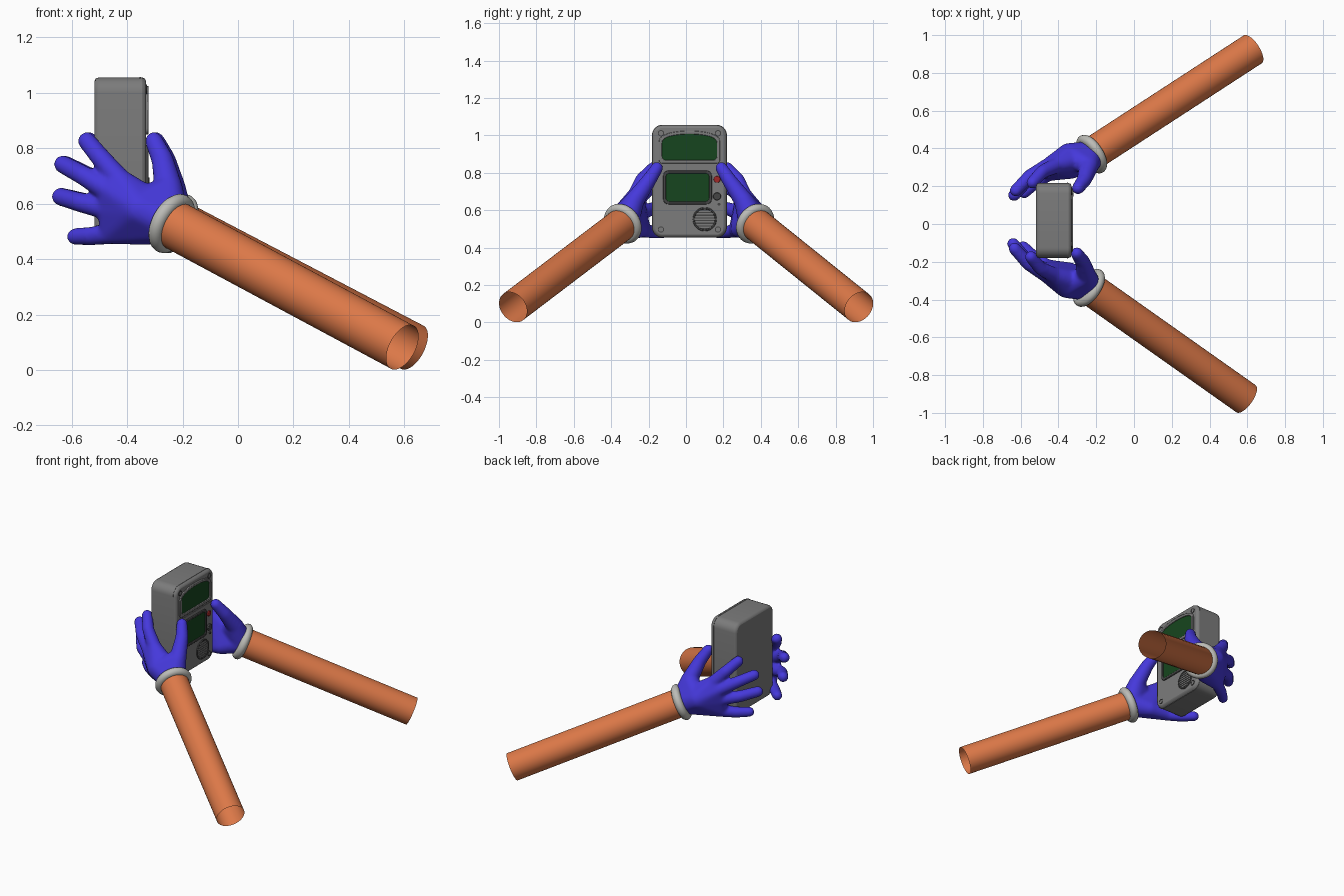
import bpy, bmesh, math
from mathutils import Vector, Matrix

if "Cube" in bpy.data.objects:
    bpy.data.objects.remove(bpy.data.objects["Cube"])

def material(name, rgb):
    m = bpy.data.materials.new(name)
    m.diffuse_color = (*rgb, 1)
    m.use_nodes = True
    m.node_tree.nodes["Principled BSDF"].inputs["Base Color"].default_value = m.diffuse_color
    return m

BLUE = material("blue_glove", (0.06, 0.04, 0.71))
ORANGE = material("orange_sleeve", (0.72, 0.19, 0.065))
GREEN = material("green_screen", (0.008, 0.06, 0.013))
DARK = material("dark_grey", (0.06, 0.06, 0.06))
MID = material("mid_grey", (0.2, 0.2, 0.2))
LIGHT = material("light_grey", (0.5, 0.5, 0.47))
RED = material("red_lamp", (0.35, 0.02, 0.02))

def finish(bm, name, mat, bevel=0, mods=()):
    bmesh.ops.recalc_face_normals(bm, faces=bm.faces)
    me = bpy.data.meshes.new(name)
    bm.to_mesh(me)
    bm.free()
    ob = bpy.data.objects.new(name, me)
    bpy.context.collection.objects.link(ob)
    me.materials.append(mat)
    bpy.ops.object.select_all(action='DESELECT')
    bpy.context.view_layer.objects.active = ob
    ob.select_set(True)
    if bevel:
        b = ob.modifiers.new("bevel", 'BEVEL')
        b.width, b.segments, b.limit_method = bevel, 2, 'ANGLE'
        b.angle_limit = math.radians(50)
    bpy.ops.object.shade_smooth_by_angle(angle=math.radians(35))
    return ob

# ---- outlines in the (y, z) plane
def rrect(y0, y1, z0, z1, r, n=6):
    pts = []
    for i, (y, z) in enumerate([(y1-r, z1-r), (y0+r, z1-r), (y0+r, z0+r), (y1-r, z0+r)]):
        for k in range(n + 1):
            a = math.pi / 2 * (i + k / n)
            pts.append((y + r*math.cos(a), z + r*math.sin(a)))
    return pts

def arch(y0, y1, z0, zs, zt, r=0.02):
    c, w = (y0 + y1) / 2, (y1 - y0) / 2
    pts = [(c + w*math.cos(t*math.pi/16), zs + (zt-zs)*math.sin(t*math.pi/16)**0.8) for t in range(17)]
    return pts + rrect(y0, y1, z0, zs, r)[7 * 2:]

def circle(y, z, r, n=24):
    return [(y + r*math.cos(2*math.pi*k/n), z + r*math.sin(2*math.pi*k/n)) for k in range(n)]

def plate(name, pts, x0, x1, mat, bevel=0):
    bm = bmesh.new()
    f = bm.faces.new([bm.verts.new((x0, y, z)) for y, z in pts])
    ext = bmesh.ops.extrude_face_region(bm, geom=[f], use_keep_orig=True)["geom"]
    bmesh.ops.translate(bm, vec=(x1-x0, 0, 0), verts=[v for v in ext if isinstance(v, bmesh.types.BMVert)])
    return finish(bm, name, mat, bevel)

def frame(name, outer, inner, x0, x1, mat, bevel=0.003):
    bm = bmesh.new()
    loops = [[bm.verts.new((x, y, z)) for y, z in pts]
             for pts, x in ((outer, x0), (outer, x1), (inner, x1), (inner, x0))]
    n = len(outer)
    for a, b in zip(loops, loops[1:] + loops[:1]):
        for i in range(n):
            bm.faces.new((a[i], a[(i+1) % n], b[(i+1) % n], b[i]))
    return finish(bm, name, mat, bevel)

# ---- handheld device
F = -0.331
plate("device_body", rrect(-0.18, 0.217, 0.455, 1.055, 0.055), -0.518, F, MID, 0.015)
frame("device_seam", rrect(-0.182, 0.219, 0.453, 1.057, 0.056), rrect(-0.17, 0.207, 0.465, 1.045, 0.05),
      -0.356, -0.350, MID, 0)
frame("upper_bezel", arch(-0.145, 0.182, 0.850, 0.965, 1.025), arch(-0.128, 0.165, 0.868, 0.96, 1.007),
      F - 0.01, -0.322, MID)
plate("upper_screen", arch(-0.13, 0.167, 0.866, 0.96, 1.009), F - 0.01, F + 0.003, GREEN)
frame("lower_bezel", rrect(-0.122, 0.138, 0.632, 0.812, 0.028), rrect(-0.107, 0.123, 0.647, 0.797, 0.018),
      F - 0.01, -0.323, DARK)
plate("lower_screen", rrect(-0.11, 0.126, 0.644, 0.80, 0.02), F - 0.01, F + 0.003, GREEN)
plate("panel_ridge", rrect(-0.16, 0.197, 0.828, 0.836, 0.003, 2), F - 0.01, F + 0.003, MID)
for i, (y, z) in enumerate([(-0.134, 1.012), (0.171, 1.012), (-0.134, 0.497), (0.171, 0.497)]):
    frame(f"screw_socket_{i}", circle(y, z, 0.017), circle(y, z, 0.012), F - 0.01, F + 0.003, DARK, 0)
    plate(f"screw_{i}", circle(y, z, 0.011), F - 0.01, F + 0.002, MID)
plate("round_button", circle(0.166, 0.674, 0.021), F - 0.01, F + 0.012, DARK, 0.003)
plate("small_button", circle(0.177, 0.632, 0.008), F - 0.01, F + 0.005, DARK)
plate("lamp", circle(0.166, 0.765, 0.018), F - 0.01, F + 0.007, RED, 0.003)
frame("speaker_rim", circle(0.10, 0.552, 0.064, 32), circle(0.10, 0.552, 0.054, 32), F - 0.01, F + 0.006, DARK)
plate("speaker_disc", circle(0.10, 0.552, 0.057, 32), F - 0.01, F + 0.001, DARK)
for k in range(-3, 4):
    z = k * 0.0145
    h = math.sqrt(0.055**2 - z*z)
    plate(f"speaker_slat_{k+3}", rrect(0.10-h, 0.10+h, 0.548+z, 0.556+z, 0.002, 1), F - 0.01, F + 0.004, MID)

# ---- hands and arms, built for the -y side and reflected to the +y side
t = math.radians(1.1)
p0 = Vector((0.6, 0, 0))
REFLECT = (Matrix.Translation(p0) @ Matrix.Scale(-1, 4, Vector((math.sin(t), math.cos(t), 0)))
           @ Matrix.Translation(-p0))
SIDES = (("near", Matrix.Identity(4)), ("far", REFLECT))

tmp = bmesh.new()
bmesh.ops.create_icosphere(tmp, subdivisions=3, radius=1)
BALL = [v.co.copy() for v in tmp.verts]
tmp.free()

def hull(bm, balls):
    """Add the convex hull of several (x, y, z, r) balls."""
    h = bmesh.new()
    for x, y, z, r in balls:
        for c in BALL:
            h.verts.new(c * r + Vector((x, y, z)))
    bmesh.ops.convex_hull(h, input=h.verts)
    bmesh.ops.delete(h, geom=[v for v in h.verts if not v.link_faces], context='VERTS')
    me = bpy.data.meshes.new("hull_tmp")
    h.to_mesh(me)
    h.free()
    bm.from_mesh(me)
    bpy.data.meshes.remove(me)

WRIST = (-0.25, -0.328, 0.535, 0.078)
BULGE = (-0.355, -0.325, 0.58, 0.068)
HEEL = (-0.34, -0.255, 0.503, 0.052)
INDEX = (-0.425, -0.27, 0.683, 0.042)
MIDDLE = (-0.462, -0.27, 0.645, 0.042)
RING = (-0.465, -0.25, 0.58, 0.042)
LITTLE = (-0.46, -0.225, 0.492, 0.038)
THUMB = (-0.25, -0.275, 0.652, 0.052)
FINGERS = [
    [INDEX, (-0.495, -0.235, 0.765, 0.036), (-0.545, -0.175, 0.826, 0.033)],
    [MIDDLE, (-0.56, -0.21, 0.703, 0.036), (-0.632, -0.13, 0.742, 0.033)],
    [RING, (-0.57, -0.19, 0.605, 0.036), (-0.640, -0.105, 0.625, 0.033)],
    [LITTLE, (-0.53, -0.175, 0.483, 0.034), (-0.587, -0.12, 0.481, 0.031)],
    [THUMB, (-0.272, -0.20, 0.757, 0.040), (-0.303, -0.155, 0.826, 0.033)],
]
WRIST_C = Vector((-0.238, -0.338, 0.528))
ARM_END = Vector((0.593, -0.925, 0.082))
axis = ARM_END - WRIST_C
ROT = axis.to_track_quat('Z', 'Y').to_matrix().to_4x4()

def torus(bm, R, r, flat, nu=40, nv=14):
    g = [[bm.verts.new(((R + r*math.cos(b)) * math.cos(a), (R + r*math.cos(b)) * math.sin(a), flat*math.sin(b)))
          for b in (2*math.pi*j/nv for j in range(nv))] for a in (2*math.pi*i/nu for i in range(nu))]
    for i in range(nu):
        for j in range(nv):
            k, l = (i+1) % nu, (j+1) % nv
            bm.faces.new((g[i][j], g[k][j], g[k][l], g[i][l]))

for side, M in SIDES:
    # gloved hand: hulls fused and smoothed
    bm = bmesh.new()
    hull(bm, [WRIST, BULGE, HEEL, INDEX, MIDDLE, RING, LITTLE])
    hull(bm, [WRIST, BULGE, THUMB])
    for chain in FINGERS:
        for a, b in zip(chain, chain[1:]):
            hull(bm, [a, b])
    bm.transform(M)
    ob = finish(bm, side + "_hand", BLUE)
    rm = ob.modifiers.new("fuse", 'REMESH')
    rm.mode, rm.voxel_size, rm.use_smooth_shade = 'VOXEL', 0.008, True
    sm = ob.modifiers.new("soften", 'SMOOTH')
    sm.factor, sm.iterations = 0.5, 12

    # sleeve: open tube
    bm = bmesh.new()
    bmesh.ops.create_cone(bm, cap_ends=False, segments=36, radius1=0.088, radius2=0.088, depth=axis.length)
    bm.transform(M @ Matrix.Translation((WRIST_C + ARM_END) / 2) @ ROT)
    finish(bm, side + "_sleeve", ORANGE)

    # cuff ring at the wrist
    bm = bmesh.new()
    torus(bm, 0.086, 0.028, 0.027)
    bm.transform(M @ Matrix.Translation(WRIST_C) @ ROT)
    finish(bm, side + "_cuff", LIGHT)
